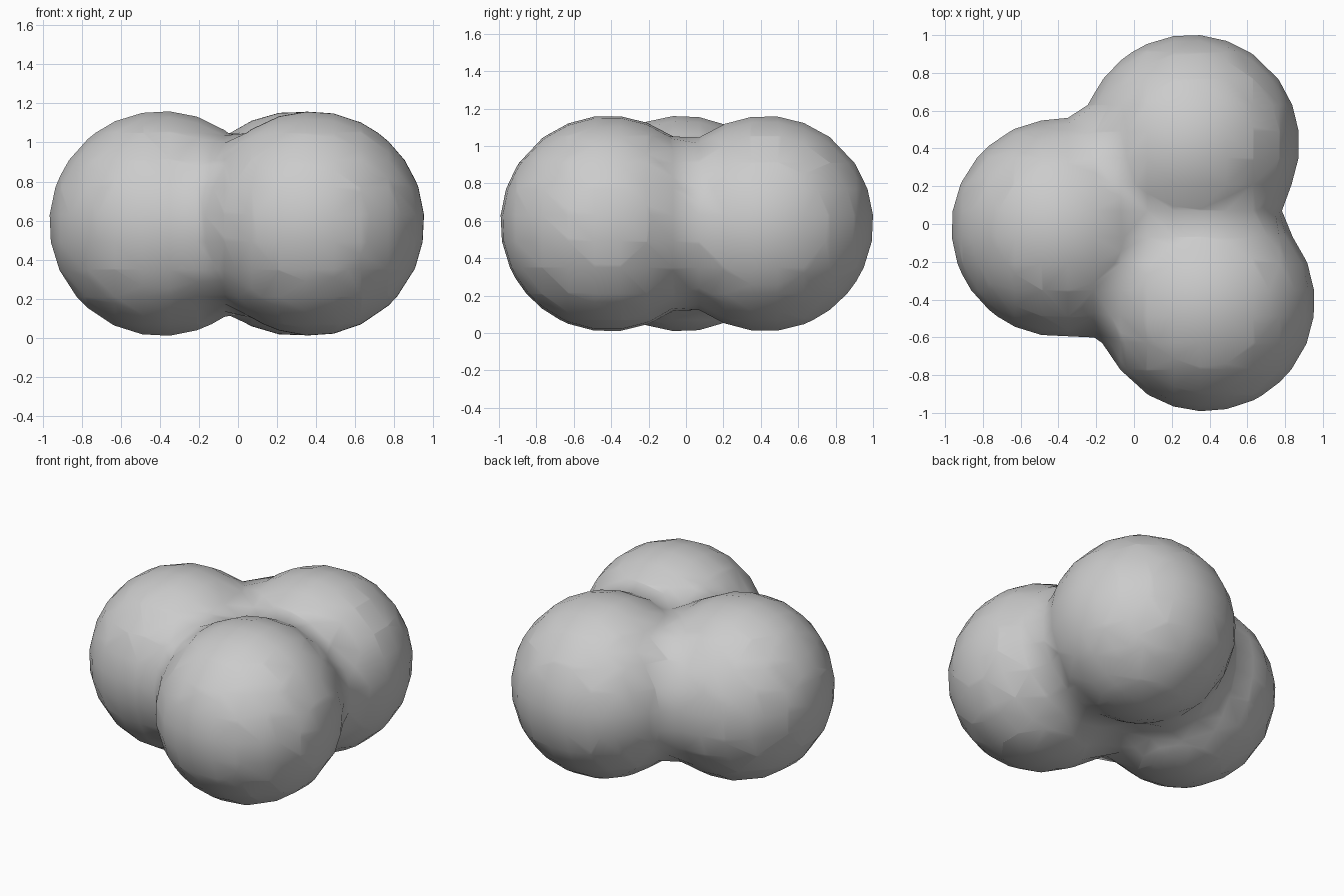
import bpy

if "Cube" in bpy.data.objects:
    bpy.data.objects.remove(bpy.data.objects["Cube"])

# three merging blobs: centres in plan
CENTRES = [(-0.39, -0.02), (0.30, 0.425), (0.38, -0.415)]
HEIGHT = 0.585

# metaball elements: stiff balls with a tight blend at the necks
data = bpy.data.metaballs.new("blob_cluster")
data.resolution = 0.14
data.render_resolution = 0.14
data.threshold = 0.6
for x, y in CENTRES:
    ball = data.elements.new(type='BALL')
    ball.co = (x, y, HEIGHT)
    ball.radius = 0.74
    ball.stiffness = 10
blob = bpy.data.objects.new("blob_cluster", data)
bpy.context.collection.objects.link(blob)

# turn the blend into a smooth-shaded mesh
bpy.context.view_layer.update()
bpy.ops.object.select_all(action='DESELECT')
blob.select_set(True)
bpy.context.view_layer.objects.active = blob
bpy.ops.object.convert(target='MESH')
cluster = bpy.context.view_layer.objects.active
cluster.name = "merged_spheres"
bpy.ops.object.shade_smooth()
